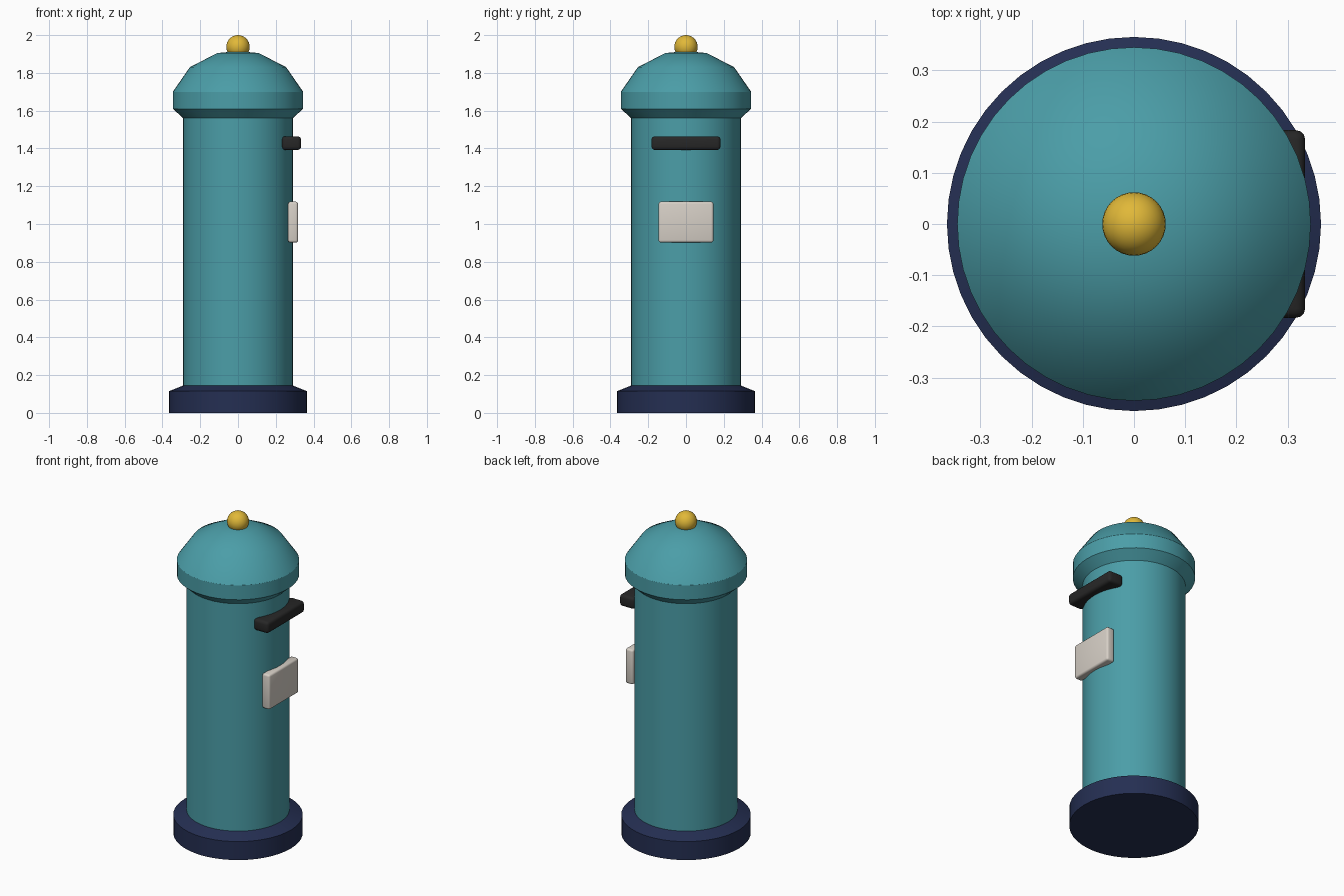
import bpy, bmesh, math

if "Cube" in bpy.data.objects:
    bpy.data.objects.remove(bpy.data.objects["Cube"])

def material(name, rgb):
    m = bpy.data.materials.new(name)
    m.diffuse_color = (*rgb, 1)
    m.use_nodes = True
    m.node_tree.nodes["Principled BSDF"].inputs["Base Color"].default_value = m.diffuse_color
    return m

teal = material("teal paint", (0.07, 0.34, 0.39))
navy = material("navy paint", (0.018, 0.028, 0.085))
gold = material("gold", (0.75, 0.48, 0.04))
black = material("black metal", (0.02, 0.02, 0.02))
cream = material("cream plate", (0.68, 0.63, 0.57))

def finish(name, bm, mat, angle):
    bmesh.ops.recalc_face_normals(bm, faces=bm.faces)
    me = bpy.data.meshes.new(name)
    bm.to_mesh(me)
    bm.free()
    me.materials.append(mat)
    ob = bpy.data.objects.new(name, me)
    bpy.context.collection.objects.link(ob)
    bpy.ops.object.select_all(action='DESELECT')
    ob.select_set(True)
    bpy.context.view_layer.objects.active = ob
    bpy.ops.object.shade_smooth_by_angle(angle=math.radians(angle))
    return ob

def lathe(name, profile, mat, sides=48, angle=30):
    """Spin (radius, z) points around the z axis."""
    bm = bmesh.new()
    vs = [bm.verts.new((r, 0, z)) for r, z in profile]
    es = [bm.edges.new(p) for p in zip(vs, vs[1:])]
    bmesh.ops.spin(bm, geom=vs + es, cent=(0, 0, 0), axis=(0, 0, 1),
                   angle=2 * math.pi, steps=sides, use_duplicate=False)
    bmesh.ops.remove_doubles(bm, verts=bm.verts, dist=1e-4)
    return finish(name, bm, mat, angle)

def rounded_box(name, lo, hi, bevel, mat):
    bm = bmesh.new()
    bmesh.ops.create_cube(bm, size=1)
    for v in bm.verts:
        v.co = [(a + b) / 2 + c * (b - a) for a, b, c in zip(lo, hi, v.co)]
    bmesh.ops.bevel(bm, geom=bm.edges[:], offset=bevel, segments=3,
                    profile=0.5, affect='EDGES')
    return finish(name, bm, mat, 40)

# Stepped foot
lathe("base", [(0, 0), (0.365, 0), (0.365, 0.115), (0.29, 0.145), (0, 0.145)], navy, angle=20)
# Round pillar
lathe("body", [(0, 0.13), (0.29, 0.13), (0.29, 1.57), (0, 1.57)], teal)
# Domed cap with flared rim
lathe("cap", [(0, 1.56), (0.29, 1.56), (0.345, 1.61), (0.345, 1.70),
              (0.255, 1.83), (0.11, 1.905), (0, 1.915)], teal, angle=32)
# Ball on top
bm = bmesh.new()
bmesh.ops.create_uvsphere(bm, u_segments=32, v_segments=16, radius=0.062)
bmesh.ops.translate(bm, verts=bm.verts, vec=(0, 0, 1.938))
finish("knob", bm, gold, 60)
# Letter slot hood and notice plate on the right side
rounded_box("letter_slot", (0.232, -0.183, 1.392), (0.334, 0.183, 1.464), 0.018, black)
rounded_box("notice_plate", (0.265, -0.145, 0.902), (0.318, 0.145, 1.118), 0.012, cream)
